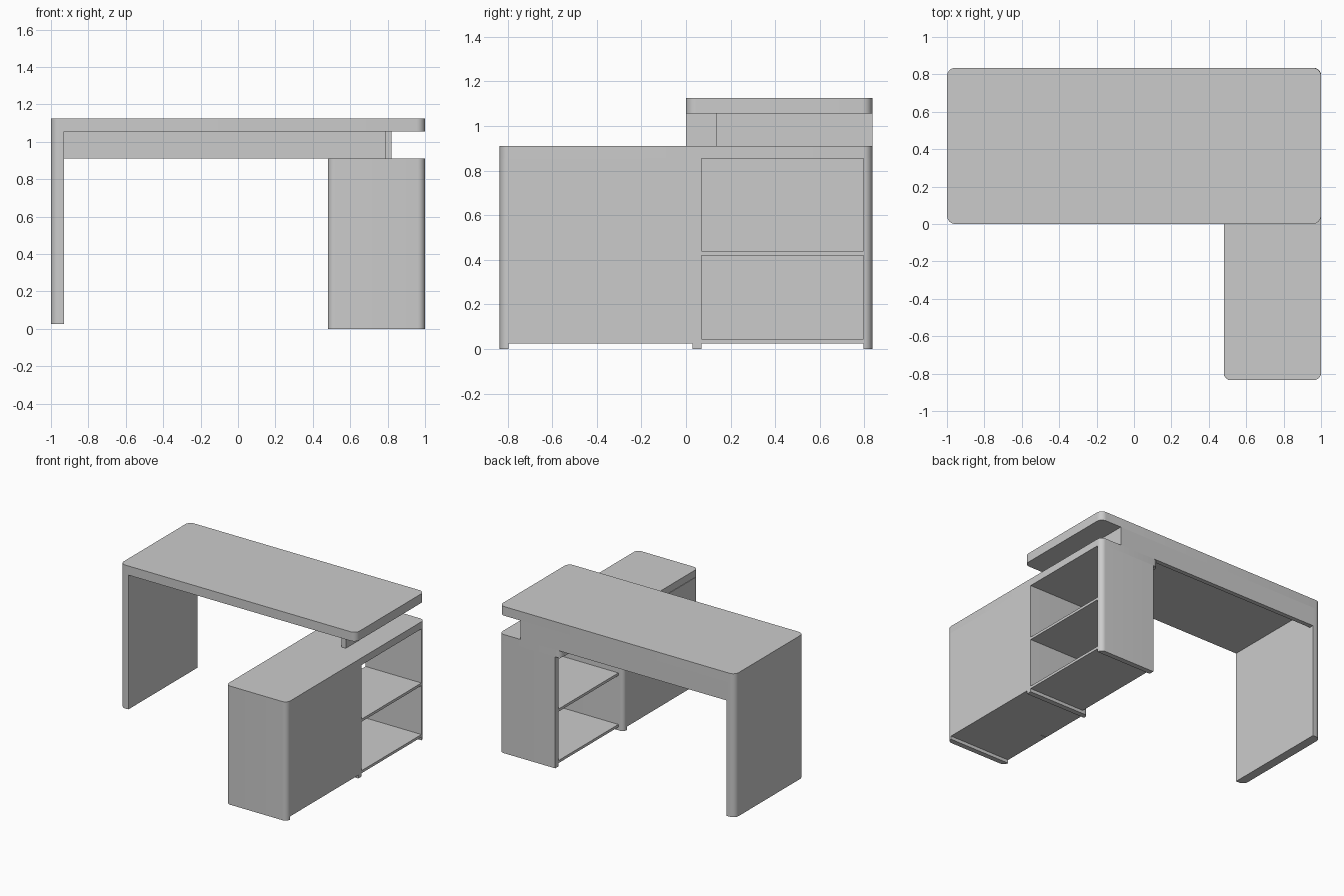
import bpy
import bmesh
import math

cube = bpy.data.objects.get("Cube")
if cube:
    bpy.data.objects.remove(cube, do_unlink=True)

grey = bpy.data.materials.new("light_grey")
grey.use_nodes = True
grey.diffuse_color = (0.6, 0.6, 0.6, 1)
grey.node_tree.nodes["Principled BSDF"].inputs["Base Color"].default_value = (0.6, 0.6, 0.6, 1)

RADIUS = 0.045


def board(name, x, y, z, corners=(), radius=RADIUS):
    """Box from three ranges; corners lists the upright edges to round, as (x sign, y sign)."""
    points = []
    for sx, sy in ((-1, -1), (1, -1), (1, 1), (-1, 1)):
        px, py = x[sx > 0], y[sy > 0]
        if (sx, sy) not in corners:
            points.append((px, py))
            continue
        cx, cy = px - sx * radius, py - sy * radius
        start = {(-1, -1): 180, (1, -1): 270, (1, 1): 0, (-1, 1): 90}[sx, sy]
        for i in range(9):
            a = math.radians(start + i * 90 / 8)
            points.append((cx + radius * math.cos(a), cy + radius * math.sin(a)))
    bm = bmesh.new()
    base = bm.faces.new([bm.verts.new((px, py, z[0])) for px, py in points])
    top = bmesh.ops.extrude_face_region(bm, geom=[base], use_keep_orig=True)["geom"]
    bmesh.ops.translate(bm, vec=(0, 0, z[1] - z[0]),
                        verts=[v for v in top if isinstance(v, bmesh.types.BMVert)])
    bmesh.ops.recalc_face_normals(bm, faces=bm.faces)
    mesh = bpy.data.meshes.new(name)
    bm.to_mesh(mesh)
    bm.free()
    mesh.materials.append(grey)
    obj = bpy.data.objects.new(name, mesh)
    bpy.context.collection.objects.link(obj)
    bpy.ops.object.select_all(action="DESELECT")
    obj.select_set(True)
    bpy.context.view_layer.objects.active = obj
    bpy.ops.object.shade_smooth_by_angle(angle=math.radians(30))
    return obj


FRONT = [(-1, -1), (1, -1)]
BACK = [(-1, 1), (1, 1)]

# Desk: top, end panel, rear apron and the bracket resting on the cabinet
board("desk_top", (-1, 1), (0, 0.835), (1.055, 1.125), FRONT + BACK)
board("end_panel", (-1, -0.93), (0, 0.835), (0.025, 1.055), [(-1, -1), (-1, 1)])
board("rear_apron", (-0.93, 0.82), (0.8, 0.835), (0.91, 1.055))
board("bracket", (0.785, 0.82), (0.135, 0.8), (0.91, 1.055))

# Cabinet carcass: uprights reach the floor, the lid spans them all
LEFT, INNER, RIGHT = 0.48, 0.525, 1.0
LID = 0.855
board("cabinet_top", (LEFT, RIGHT), (-0.835, 0.835), (LID, 0.91), FRONT + BACK, 0.04)
board("cabinet_front", (LEFT, RIGHT), (-0.835, -0.795), (0, LID), FRONT, 0.039)
board("cabinet_divider", (LEFT, RIGHT), (0.03, 0.07), (0, LID), [(-1, 1)], 0.03)
board("cabinet_back", (INNER, RIGHT), (0.795, 0.835), (0, LID), [(1, 1)], 0.039)
board("cabinet_side", (0.96, RIGHT), (-0.795, 0.03), (0.025, LID))
board("cabinet_floor", (INNER, 0.96), (-0.795, 0.03), (0.025, 0.045))

# Pair of doors on the knee side
for name, y in (("front_door", (-0.794, -0.384)), ("rear_door", (-0.381, 0.029))):
    board(name, (LEFT, INNER), y, (0.025, LID - 0.003))

# Open shelves, reachable from both sides
for name, z in (("lower_shelf", 0.025), ("middle_shelf", 0.42)):
    board(name, (INNER, RIGHT), (0.07, 0.795), (z, z + 0.02))
